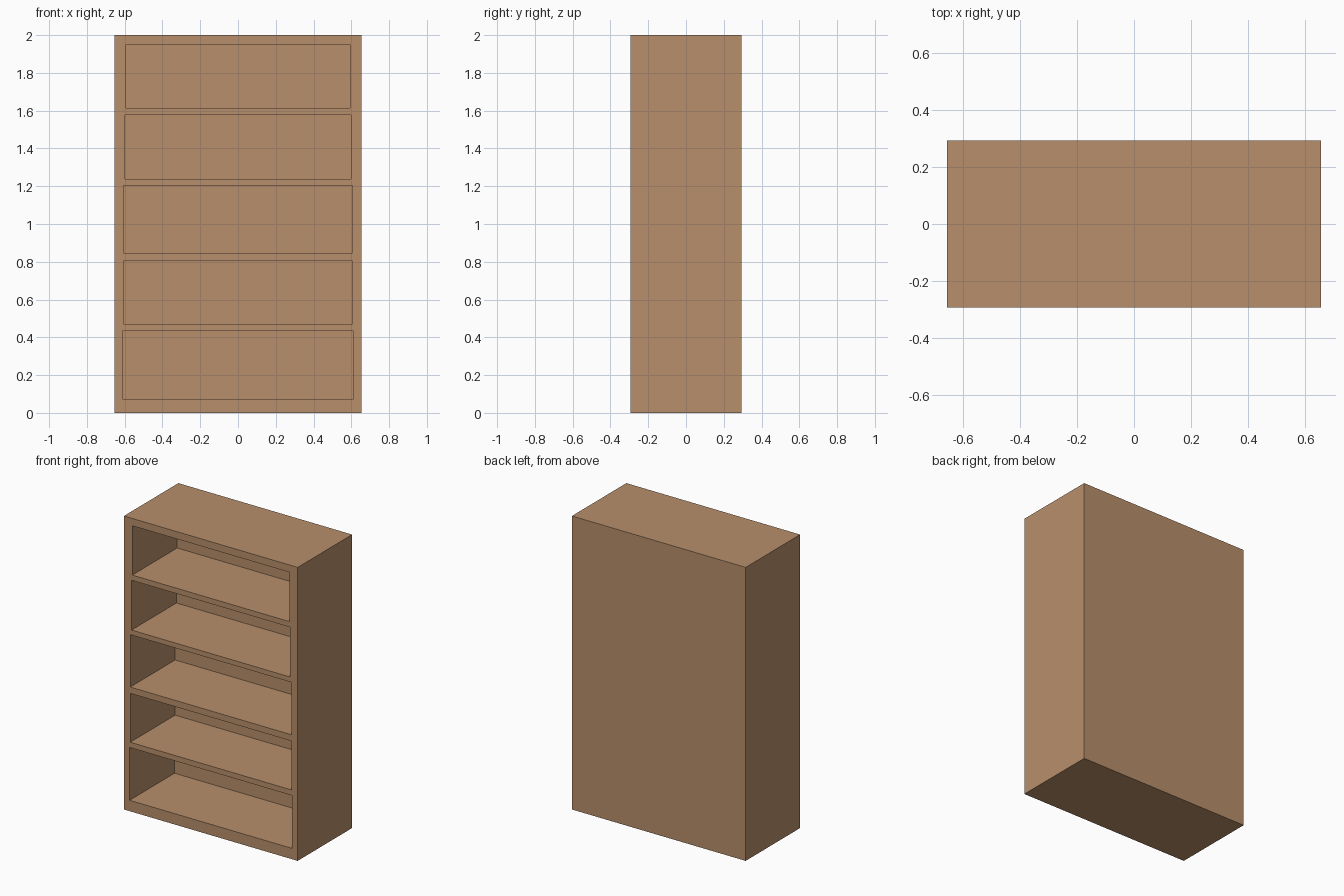
import bpy

if "Cube" in bpy.data.objects:
    bpy.data.objects.remove(bpy.data.objects["Cube"])

W, D, H = 0.655, 0.293, 2.0     # half width, half depth, height
CAVITY_BACK = 0.19              # y of the rear wall inside the shelves

wood = bpy.data.materials.new("warm brown wood")
wood.diffuse_color = (0.479, 0.275, 0.147, 1)
wood.use_nodes = True
wood.node_tree.nodes["Principled BSDF"].inputs["Base Color"].default_value = wood.diffuse_color


def box(name, x, y0, y1, z0, z1):
    """Box symmetric in x, given by its y and z limits."""
    bpy.ops.mesh.primitive_cube_add(size=1, location=(0, (y0 + y1) / 2, (z0 + z1) / 2))
    ob = bpy.context.object
    ob.name = name
    ob.scale = (2 * x, y1 - y0, z1 - z0)
    bpy.ops.object.transform_apply(location=True, rotation=False, scale=True)
    ob.data.materials.append(wood)
    return ob


# Solid case
case = box("bookcase", W, -D, D, 0, H)

# Five compartments, each (half width, bottom, top), narrowing upward
openings = [
    (0.612, 0.074, 0.434),
    (0.607, 0.471, 0.804),
    (0.607, 0.847, 1.204),
    (0.597, 1.238, 1.577),
    (0.592, 1.614, 1.950),
]
for i, (x, z0, z1) in enumerate(openings):
    cutter = box(f"compartment_cutter_{i}", x, -D - 0.1, CAVITY_BACK, z0, z1)
    cutter.hide_render = True
    mod = case.modifiers.new("compartment", "BOOLEAN")
    mod.operation = "DIFFERENCE"
    mod.solver = "EXACT"
    mod.object = cutter
    bpy.context.view_layer.objects.active = case
    bpy.ops.object.modifier_apply(modifier=mod.name)
    bpy.data.objects.remove(cutter, do_unlink=True)
